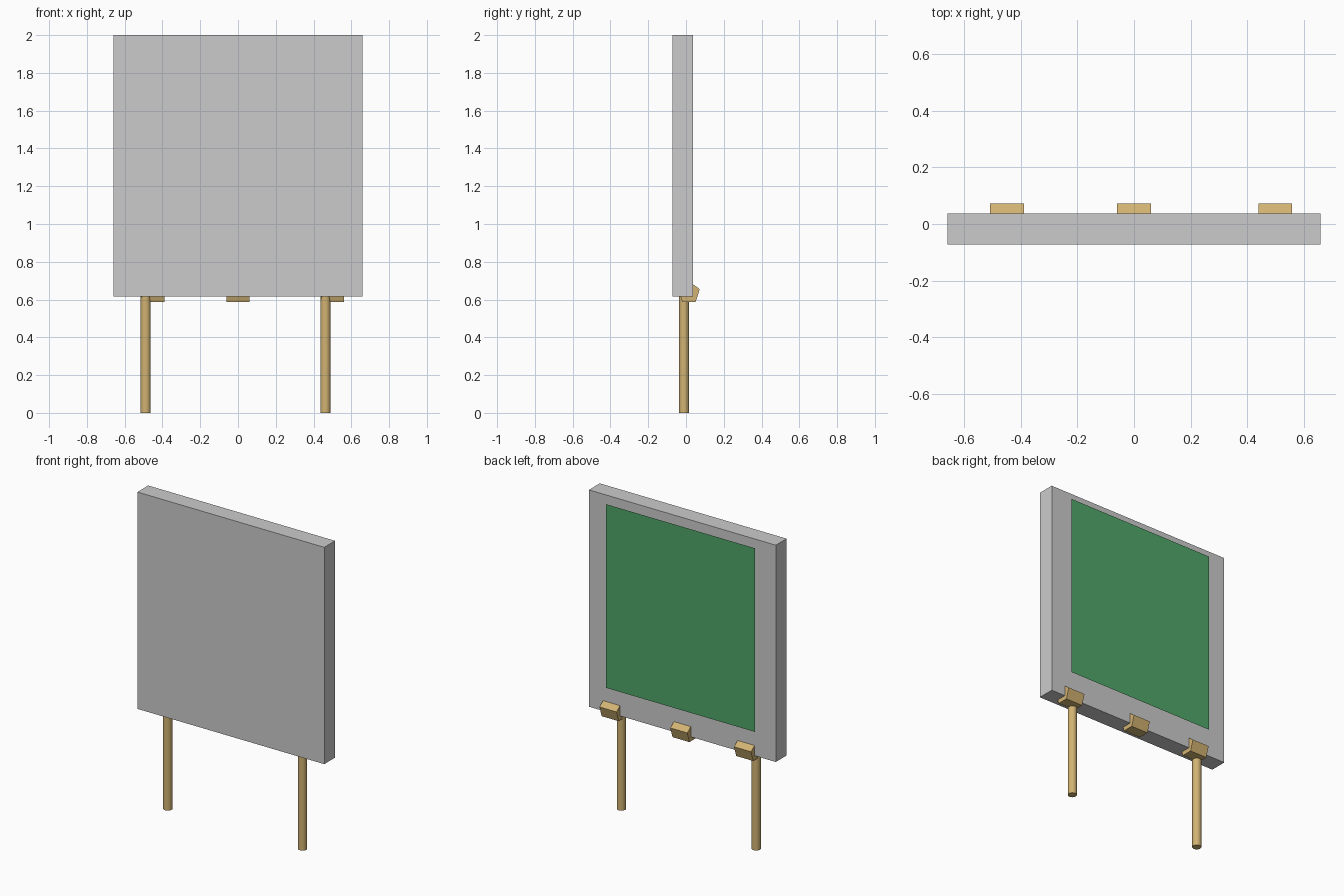
import bpy
import math

if "Cube" in bpy.data.objects:
    bpy.data.objects.remove(bpy.data.objects["Cube"])


def material(name, rgb):
    m = bpy.data.materials.new(name)
    m.diffuse_color = (*rgb, 1)
    m.use_nodes = True
    m.node_tree.nodes["Principled BSDF"].inputs["Base Color"].default_value = m.diffuse_color
    return m


def name_part(name, mat=None):
    ob = bpy.context.object
    ob.name = name
    if mat:
        ob.data.materials.append(mat)
    return ob


tan = material("tan", (0.64, 0.45, 0.17))
green = material("green", (0.08, 0.38, 0.14))

# Main board
bpy.ops.mesh.primitive_cube_add(size=1, location=(0, -0.018, 1.308))
board = name_part("board")
board.scale = (1.32, 0.109, 1.384)

# Green writing sheet, floating just off the back face
bpy.ops.mesh.primitive_plane_add(size=1, location=(0, 0.056, 1.366),
                                 rotation=(-math.pi / 2, 0, 0))
sheet = name_part("green_sheet", green)
sheet.scale = (1.054, 1.172, 1)

# Round posts, running up into the board
for side, x in (("left", -0.489), ("right", 0.463)):
    bpy.ops.mesh.primitive_cylinder_add(vertices=16, radius=0.027, depth=0.63,
                                        location=(x, -0.01, 0.315))
    name_part(side + "_post", tan)
    bpy.ops.object.shade_smooth_by_angle(angle=math.radians(40))

# Five-sided blocks wedged under the lower back edge, point up
for side, x in (("left", -0.45), ("middle", 0), ("right", 0.5)):
    bpy.ops.mesh.primitive_cylinder_add(vertices=5, radius=0.06, depth=0.12,
                                        location=(x, 0.0157, 0.6365))
    block = name_part(side + "_block", tan)
    # Lay the prism along x, with a flat side down
    for v in block.data.vertices:
        px, py, pz = v.co
        v.co = (pz, -px, py)
    block.data.flip_normals()
    # (x, y, z) -> (z, -x, y) is a reflection, so the normals were flipped back
